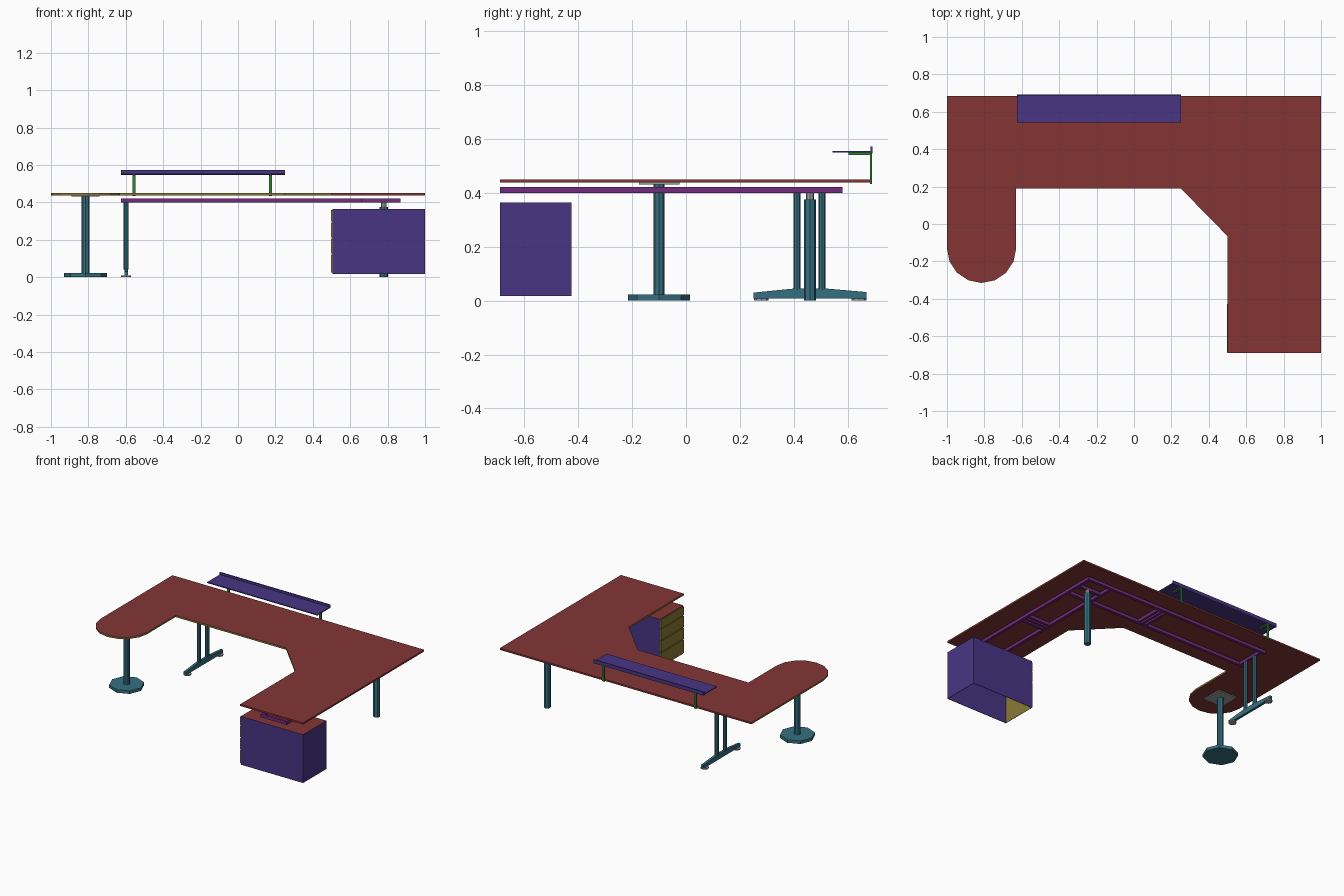
import bpy, bmesh, math
from mathutils import Vector

cube = bpy.data.objects.get("Cube")
if cube:
    bpy.data.objects.remove(cube, do_unlink=True)


def material(name, rgb):
    m = bpy.data.materials.new(name)
    m.use_nodes = True
    m.diffuse_color = (*rgb, 1)
    m.node_tree.nodes["Principled BSDF"].inputs["Base Color"].default_value = (*rgb, 1)
    return m


RED = material("red laminate", (0.23, 0.036, 0.036))
PURPLE = material("purple panel", (0.065, 0.036, 0.23))
YELLOW = material("yellow edging", (0.25, 0.19, 0.036))
TEAL = material("teal steel", (0.036, 0.16, 0.22))
GREEN = material("green bracket", (0.03, 0.23, 0.036))
MAGENTA = material("magenta frame", (0.17, 0.025, 0.2))
GREY = material("grey metal", (0.35, 0.35, 0.35))


def finish(name, bm, *mats):
    bmesh.ops.recalc_face_normals(bm, faces=bm.faces)
    mesh = bpy.data.meshes.new(name)
    bm.to_mesh(mesh)
    bm.free()
    for m in mats:
        mesh.materials.append(m)
    obj = bpy.data.objects.new(name, mesh)
    bpy.context.collection.objects.link(obj)
    return obj


def box(name, mat, x, y, z):
    """Box from three (min, max) ranges."""
    bm = bmesh.new()
    bmesh.ops.create_cube(bm, size=1)
    for v in bm.verts:
        v.co = Vector([(r[0] + r[1]) / 2 + c * (r[1] - r[0])
                       for r, c in zip((x, y, z), v.co)])
    return finish(name, bm, mat)


def rod(name, mat, x, y, z0, z1, radius, sides=8):
    """Upright prism with a corner on the x axis."""
    bm = bmesh.new()
    ring = [bm.verts.new((x + radius * math.cos(a), y + radius * math.sin(a), z0))
            for a in (2 * math.pi * i / sides for i in range(sides))]
    extrude(bm, ring, Vector((0, 0, z1 - z0)))
    return finish(name, bm, mat)


def extrude(bm, ring, offset):
    face = bm.faces.new(ring)
    new = bmesh.ops.extrude_face_region(bm, geom=[face])["geom"]
    if face not in bm.faces[:]:
        bm.faces.new(ring)
    bmesh.ops.translate(bm, vec=offset, verts=[g for g in new if isinstance(g, bmesh.types.BMVert)])


# Worktop: one outline with a rounded peninsula, edged along the working side
outline = [(-1, 0.685), (1, 0.685), (1, -0.69), (0.5, -0.69), (0.5, -0.065),
           (0.25, 0.19), (-0.63, 0.19)]
outline += [(-0.815 + 0.185 * math.cos(a), -0.13 - 0.185 * math.sin(a))
            for a in (math.pi * i / 8 for i in range(9))]
bm = bmesh.new()
extrude(bm, [bm.verts.new((x, y, 0.438)) for x, y in outline], Vector((0, 0, 0.012)))
bmesh.ops.recalc_face_normals(bm, faces=bm.faces)
for f in bm.faces:
    n, c = f.normal, f.calc_center_median()
    if abs(n.z) < 0.5 and c.y > -0.6:
        inner = n.y < -0.1 or n.x < -0.5 or (n.x > 0.5 and c.x < 0)
        f.material_index = int(inner)
finish("worktop", bm, RED, YELLOW)

# Under-frame beams
FZ = (0.4, 0.422)
for tag, y in (("front", 0.35), ("rear", 0.57)):
    box(f"long_beam_{tag}", MAGENTA, (-0.625, 0.87), (y - 0.01, y + 0.01), FZ)
for tag, x in (("inner", 0.67), ("outer", 0.86)):
    box(f"return_beam_{tag}", MAGENTA, (x - 0.01, x + 0.01), (-0.69, 0.58), FZ)
for i, x in enumerate((-0.6, 0.2, 0.23, 0.26)):
    box(f"long_cross_bar_{i}", MAGENTA, (x - 0.008, x + 0.008), (0.35, 0.57), FZ)
for i, y in enumerate((-0.68, -0.11, -0.08, -0.05)):
    box(f"return_cross_bar_{i}", MAGENTA, (0.67, 0.86), (y - 0.008, y + 0.008), FZ)
box("corner_plate", MAGENTA, (0.67, 0.86), (0.45, 0.47), FZ)

# Corner leg
rod("corner_leg", TEAL, 0.78, 0.46, 0, 0.375, 0.023)
rod("corner_leg_neck", GREY, 0.78, 0.46, 0.375, 0.402, 0.015)

# Twin-post leg with a tapered foot
for tag, y in (("front", 0.412), ("rear", 0.505)):
    rod(f"twin_post_{tag}", TEAL, -0.598, y, 0.04, 0.402, 0.0135)
foot = [(0.25, 0.008), (0.67, 0.008), (0.67, 0.032), (0.52, 0.045), (0.4, 0.045), (0.25, 0.03)]
bm = bmesh.new()
extrude(bm, [bm.verts.new((-0.607, y, z)) for y, z in foot], Vector((0.018, 0, 0)))
finish("twin_post_foot", bm, TEAL)
for tag, y in (("front", 0.28), ("rear", 0.642)):
    rod(f"foot_pad_{tag}", GREY, -0.598, y, 0, 0.008, 0.027)

# Peninsula column
rod("column_base", TEAL, -0.815, -0.1, 0, 0.022, 0.115)
rod("column", TEAL, -0.815, -0.1, 0.022, 0.431, 0.021)
box("column_top_plate", GREY, (-0.89, -0.74), (-0.175, -0.025), (0.431, 0.438))

# Drawer pedestal: shell open underneath, drawers facing the seat
pedestal = box("pedestal", PURPLE, (0.505, 1), (-0.69, -0.425), (0.018, 0.365))
mesh = pedestal.data
mesh.materials.append(RED)
mesh.materials.append(YELLOW)
bm = bmesh.new()
bm.from_mesh(mesh)
bm.normal_update()
bmesh.ops.delete(bm, geom=[f for f in bm.faces if f.normal.z < -0.5], context="FACES_ONLY")
for f in bm.faces:
    if f.normal.z > 0.5:
        f.material_index = 1
    elif f.normal.x < -0.5:
        f.material_index = 2
bm.to_mesh(mesh)
bm.free()
shell = pedestal.modifiers.new("wall thickness", "SOLIDIFY")
shell.thickness = 0.004
shell.offset = -1
levels = (0.022, 0.125, 0.21, 0.295, 0.362)
for i, (low, high) in enumerate(zip(levels, levels[1:])):
    box(f"drawer_front_{i}", YELLOW, (0.498, 0.506), (-0.686, -0.429), (low + 0.003, high - 0.003))

# Raised shelf with rear lip on two brackets
box("shelf", PURPLE, (-0.625, 0.25), (0.543, 0.686), (0.549, 0.556))
box("shelf_lip", PURPLE, (-0.625, 0.25), (0.685, 0.692), (0.546, 0.572))
for tag, x in (("right", -0.555), ("left", 0.175)):
    width = (x - 0.008, x + 0.008)
    box(f"shelf_post_{tag}", GREEN, width, (0.682, 0.69), (0.433, 0.549))
    box(f"shelf_arm_{tag}", GREEN, width, (0.603, 0.685), (0.541, 0.549))
